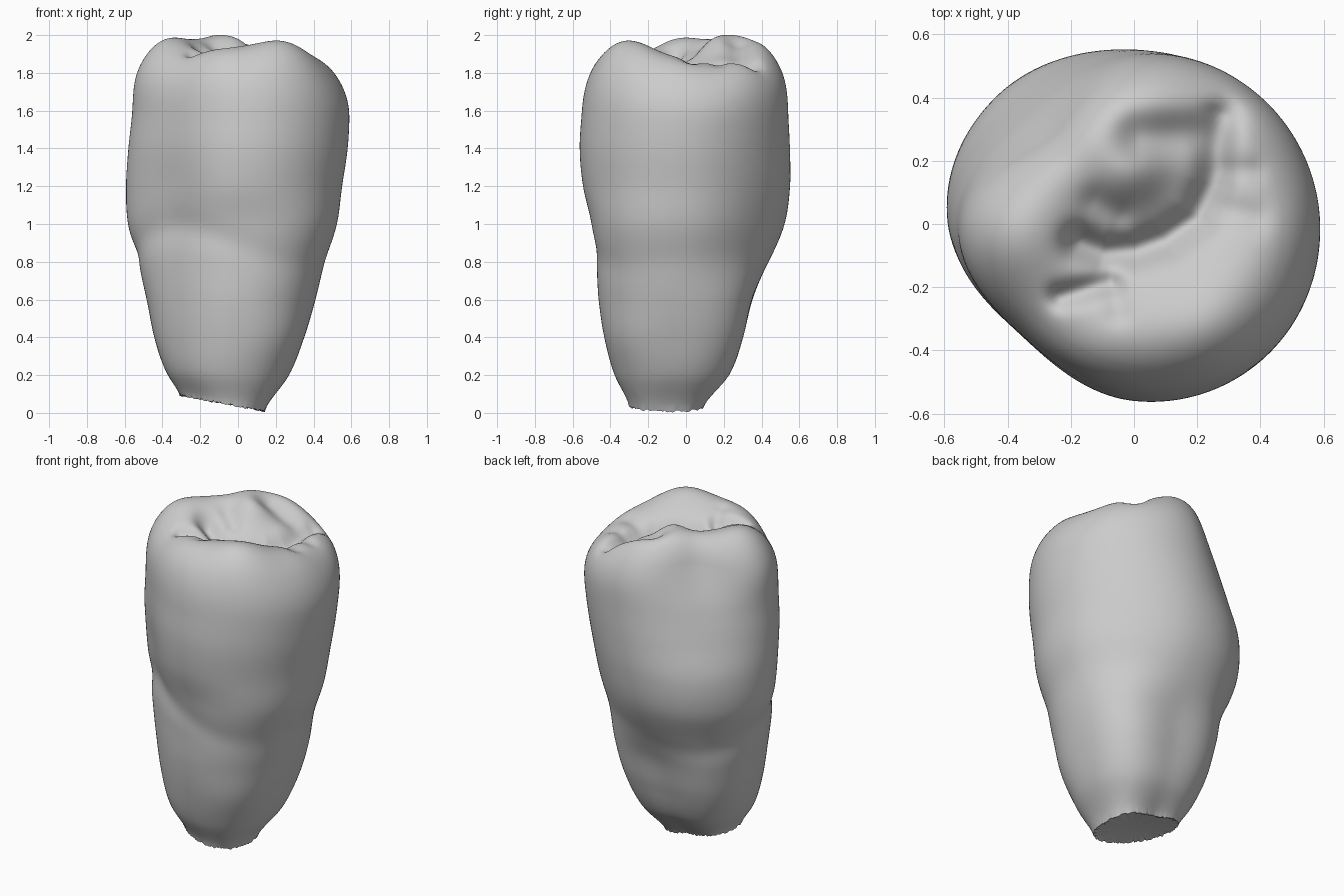
import bpy, bmesh, math, random
from math import cos, sin, pi, exp
from mathutils import Vector

random.seed(4)
if "Cube" in bpy.data.objects:
    bpy.data.objects.remove(bpy.data.objects["Cube"])

# Outline reach in hundredths, every 45 degrees from +x, one row per 0.2 of height
REACH = [
    (14, 11, 9, 24, 30, 31, 30, 24),
    (27, 26, 23, 33, 38, 39, 38, 34),
    (35, 35, 30, 41, 44, 43, 43, 42),
    (41, 40, 35, 46, 48, 45, 46, 46),
    (46, 43, 44, 51, 53, 46, 47, 50),
    (52, 48, 52, 58, 58, 46, 49, 55),
    (55, 52, 55, 59, 59, 48, 54, 57),
    (58, 55, 55, 54, 58, 50, 56, 59),
    (59, 57, 54, 48, 56, 50, 55, 59),
    (58, 58, 54, 41, 56, 50, 54, 58),
]
SHOULDER = 1.5
SIDES, RINGS, CAP, CURL = 160, 62, 72, 22


def spline(a, b, c, d, t):
    return b + t / 2 * (c - a + t * (2*a - 5*b + 4*c - d + t * (3*(b - c) + d - a)))


def reach_row(z):
    z = min(z, 1.8)
    i = min(int(z / 0.2), len(REACH) - 2)
    rows = [REACH[max(0, min(len(REACH) - 1, i + k))] for k in (-1, 0, 1, 2)]
    return [spline(*column, z / 0.2 - i) / 100 for column in zip(*rows)]


def section(z):
    """Centre of the cross-section at a height, and its radius in 8 directions."""
    row = reach_row(z)
    cx, cy = (row[0] - row[4]) / 2, (row[2] - row[6]) / 2
    radii = [r - cx * cos(k * pi / 4) - cy * sin(k * pi / 4) for k, r in enumerate(row)]
    return cx, cy, radii


def outline(z, angle):
    cx, cy, radii = section(z)
    u = angle / (pi / 4)
    i = int(u)
    r = spline(*[radii[(i + k) % 8] for k in (-1, 0, 1, 2)], u - i)
    # Shallow neck line between crown and root, dipping on the two broad faces
    neck = 0.83 - 0.08 * cos(angle - 1.2) - 0.08 * cos(2 * angle - 1.5 * pi)
    r -= 0.006 * (1.2 - cos(angle - 0.4)) * exp(-((z - neck) / 0.08) ** 2)
    return cx + r * cos(angle), cy + r * sin(angle)


# Chewing surface: cusps (x, y, height, spread) and grooves (path, depth, width)
CUSPS = [(-.4, -.04, .12, .15), (-.17, .28, .15, .17), (.08, .43, .09, .14),
         (.25, -.34, .14, .17), (-.12, -.4, .07, .14), (.45, -.05, .04, .12),
         (.38, .34, .05, .14), (.0, .15, .06, .075), (.1, .02, -.06, .2)]
GROOVES = [([(-.17, -.06), (-.1, -.09), (.0, -.085), (.1, -.05), (.2, .02), (.25, .13), (.28, .34)], .075, .055),
           ([(-.23, -.23), (-.16, -.21), (-.08, -.185)], .05, .04),
           ([(-.06, -.22), (-.05, -.28)], .015, .04),
           ([(.3, .17), (.38, .17)], .015, .04),
           ([(.3, .04), (.38, .02)], .02, .05),
           ([(-.12, .07), (-.05, .03)], .02, .05),
           ([(.02, .28), (.18, .29)], .055, .075)]


def path_distance(p, path):
    best = 9.0
    for a, b in zip(path, path[1:]):
        a, b = Vector(a), Vector(b)
        t = max(0, min(1, (p - a).dot(b - a) / (b - a).length_squared))
        best = min(best, (p - a.lerp(b, t)).length)
    return best


def biting_height(x, y):
    p = Vector((x, y))
    h = 1.88
    for cx, cy, amount, spread in CUSPS:
        h += amount * exp(-((x - cx) ** 2 + (y - cy) ** 2) / (2 * spread ** 2))
    for path, depth, width in GROOVES:
        h -= depth * exp(-(path_distance(p, path) / width) ** 2)
    return h


bm = bmesh.new()
angles = [2 * pi * k / SIDES for k in range(SIDES)]


def end_lift(x):
    return 0.008 + 0.19 * max(0, 0.14 - x)


# Broken root end: a smooth inner ring inside the ragged edge
root_x, root_y, _ = section(0)
inner = []
for a in angles:
    x, y = outline(0, a)
    x, y = root_x + (x - root_x) * 0.85, root_y + (y - root_y) * 0.85
    inner.append(bm.verts.new((x, y, end_lift(x) + 0.008)))
rings = [inner]

# Root and crown walls above the tilted end
for j in range(RINGS + 1):
    z = SHOULDER * j / RINGS
    fade = max(0, 1 - z / 0.35) ** 2
    ring = []
    for a in angles:
        x, y = outline(z, a)
        ragged = random.uniform(-0.006, 0.006) if j == 0 else 0
        ring.append(bm.verts.new((x, y, max(0, z + fade * end_lift(x) + ragged))))
    rings.append(ring)

# Rounded shoulder curling over into the chewing surface
cx, cy, _ = section(SHOULDER)
for j in range(1, CAP):
    ring = []
    for a in angles:
        power = 3.6 - 0.4 * cos(a) - 0.15 * sin(a)
        turn = 0.5 ** (1 / power)
        if j <= CURL:
            roll = turn * j / CURL
            f = (1 - roll ** power) ** (1 / power)
        else:
            f = turn * (CAP - j) / (CAP - CURL)
            roll = (1 - f ** power) ** (1 / power)
        x, y = outline(SHOULDER + 0.45 * roll, a)
        x, y = cx + (x - cx) * f, cy + (y - cy) * f
        ring.append(bm.verts.new((x, y, SHOULDER + (biting_height(x, y) - SHOULDER) * roll)))
    rings.append(ring)

for low, high in zip(rings, rings[1:]):
    for k in range(SIDES):
        n = (k + 1) % SIDES
        bm.faces.new((low[k], low[n], high[n], high[k]))


def close(ring, flip):
    middle = bm.verts.new(sum((v.co for v in ring), Vector()) / len(ring))
    for k in range(SIDES):
        pair = (ring[k], ring[(k + 1) % SIDES])
        bm.faces.new((*(reversed(pair) if flip else pair), middle))


close(rings[0], True)
close(rings[-1], False)

mesh = bpy.data.meshes.new("tooth")
bm.to_mesh(mesh)
bm.free()
tooth = bpy.data.objects.new("tooth", mesh)
bpy.context.collection.objects.link(tooth)

grey = bpy.data.materials.new("plain grey")
grey.use_nodes = True
grey.diffuse_color = (0.6, 0.6, 0.6, 1)
grey.node_tree.nodes["Principled BSDF"].inputs["Base Color"].default_value = (0.6, 0.6, 0.6, 1)
mesh.materials.append(grey)

bpy.context.view_layer.objects.active = tooth
tooth.select_set(True)
bpy.ops.object.shade_smooth_by_angle(angle=math.radians(45))
